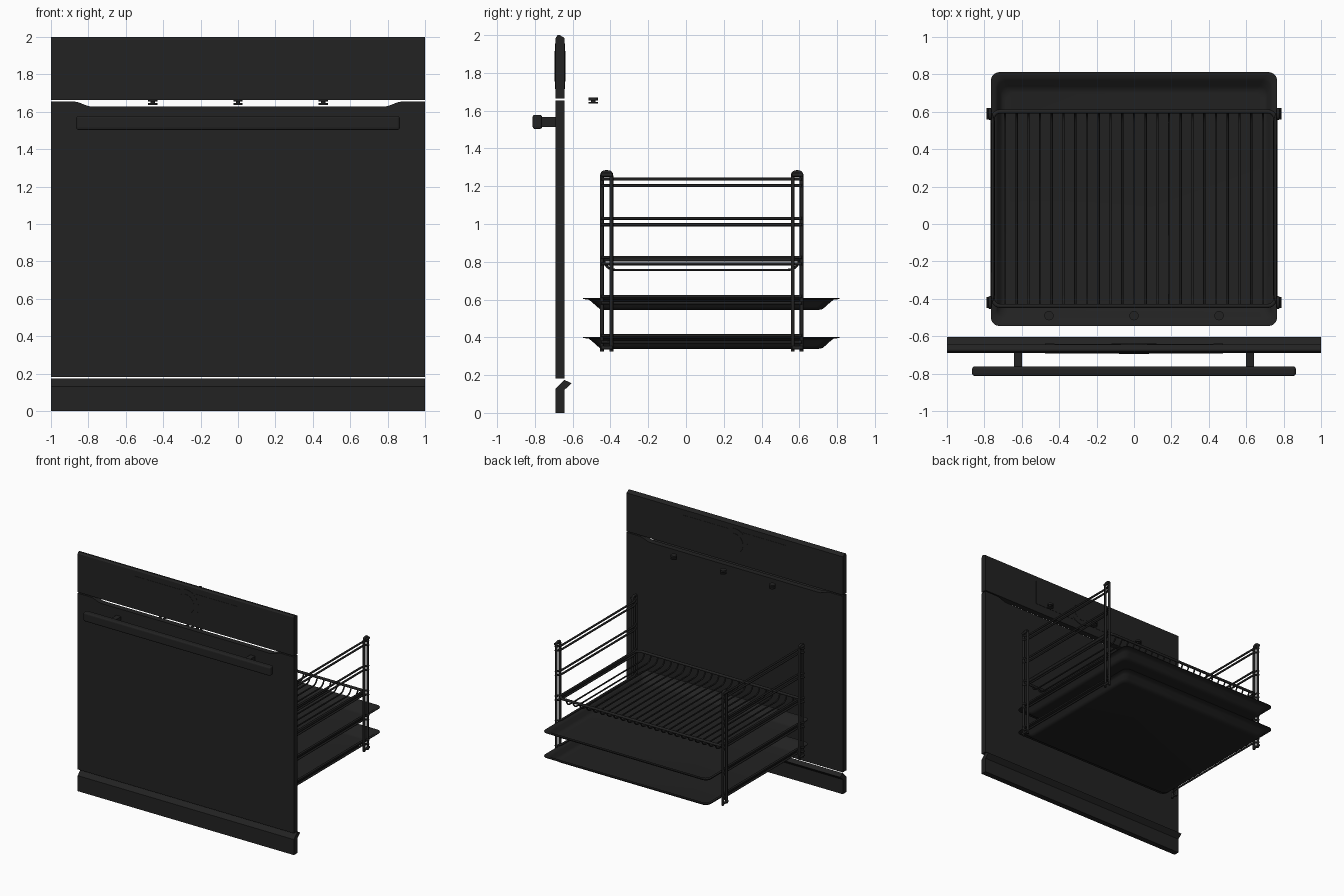
import bpy, bmesh, math
from mathutils import Vector

if "Cube" in bpy.data.objects:
    bpy.data.objects.remove(bpy.data.objects["Cube"])

black = bpy.data.materials.new("matt_black")
black.use_nodes = True
COL = (0.016, 0.016, 0.016, 1)
black.diffuse_color = COL
black.node_tree.nodes["Principled BSDF"].inputs["Base Color"].default_value = COL
FRONT, BACK = -0.69, -0.643


def finish(name, bm, smooth=False):
    bmesh.ops.recalc_face_normals(bm, faces=bm.faces)
    me = bpy.data.meshes.new(name)
    bm.to_mesh(me)
    bm.free()
    ob = bpy.data.objects.new(name, me)
    bpy.context.collection.objects.link(ob)
    me.materials.append(black)
    if smooth:
        bpy.ops.object.select_all(action='DESELECT')
        ob.select_set(True)
        bpy.context.view_layer.objects.active = ob
        bpy.ops.object.shade_smooth_by_angle(angle=math.radians(40))
    return ob


def extrude(name, points, vec, smooth=False):
    """Solid made by sweeping a flat outline along a vector."""
    bm = bmesh.new()
    face = bm.faces.new([bm.verts.new(p) for p in points])
    res = bmesh.ops.extrude_face_region(bm, geom=[face], use_keep_orig=True)
    verts = [v for v in res["geom"] if isinstance(v, bmesh.types.BMVert)]
    bmesh.ops.translate(bm, verts=verts, vec=vec)
    return finish(name, bm, smooth)


def box(name, x0, x1, y0, y1, z0, z1, bevel=0):
    ob = extrude(name, [(x0, y0, z0), (x1, y0, z0), (x1, y0, z1), (x0, y0, z1)], (0, y1 - y0, 0))
    if bevel:
        m = ob.modifiers.new("bevel", 'BEVEL')
        m.width, m.segments = bevel, 3
    return ob


def rods(name, paths, radius, closed=False):
    """Round wires following a list of paths."""
    cu = bpy.data.curves.new(name, 'CURVE')
    cu.dimensions = '3D'
    cu.bevel_depth, cu.bevel_resolution, cu.use_fill_caps = radius, 2, True
    for path in paths:
        sp = cu.splines.new('POLY')
        sp.points.add(len(path) - 1)
        for p, co in zip(sp.points, path):
            p.co = (*co, 1)
        sp.use_cyclic_u = closed
        sp.use_smooth = True
    ob = bpy.data.objects.new(name, cu)
    bpy.context.collection.objects.link(ob)
    cu.materials.append(black)
    return ob


def rounded(path, r, n=4):
    """Round the inner corners of an open path."""
    pts = [Vector(p) for p in path]
    out = [pts[0]]
    for a, b, c in zip(pts, pts[1:], pts[2:]):
        s, e = b + (a - b).normalized() * r, b + (c - b).normalized() * r
        for i in range(n + 1):
            t = i / n
            out.append(s * (1 - t) ** 2 + b * 2 * t * (1 - t) + e * t * t)
    return out + [pts[-1]]


def round_rect(x, y0, y1, r, z, n=5):
    """Rounded rectangle loop, symmetric in x."""
    out = []
    corners = [(x - r, y1 - r), (r - x, y1 - r), (r - x, y0 + r), (x - r, y0 + r)]
    for k, (cx, cy) in enumerate(corners):
        for i in range(n + 1):
            a = math.pi / 2 * (k + i / n)
            out.append((cx + r * math.cos(a), cy + r * math.sin(a), z))
    return out


# control panel with chamfered top edge
extrude("control_panel", [(-1, y, z) for y, z in (
    (FRONT, 1.664), (FRONT, 1.985), (-0.68, 2.0), (-0.668, 2.0), (BACK, 1.985), (BACK, 1.664))], (2, 0, 0))

# display, side strips and dial as thin flush plates on both faces of the panel
for side, y in (("front", FRONT), ("back", BACK)):
    s = -1 if side == "front" else 1
    box(side + "_display", -0.425, 0.425, y, y + s * 0.002, 1.735, 1.94)
    for n, x in (("right", -0.45), ("left", 0.45)):
        box(f"{side}_{n}_display_strip", x - 0.025, x + 0.025, y, y + s * 0.003, 1.735, 1.94)
    for n, r, d in (("dial_ring", 0.12, 0.003), ("dial_face", 0.08, 0.005)):
        circle = [(r * math.cos(a * math.pi / 24), y, 1.835 + r * math.sin(a * math.pi / 24)) for a in range(48)]
        extrude(f"{side}_{n}", circle, (0, s * d, 0))

# door with a shallow vent dip along the top
dip = [(0.78 + 0.1 * t / 6, 1.628 + 0.027 * (t / 6) ** 2 * (3 - t / 3)) for t in range(7)]
top = [(1, 1.655)] + dip[::-1] + [(-x, z) for x, z in dip] + [(-1, 1.655)]
extrude("door", [(x, FRONT, z) for x, z in [(-1, 0.182), (1, 0.182)] + top], (0, BACK - FRONT, 0))

# kick plate with a lip bent backwards
extrude("kick_plate", [(-1, y, z) for y, z in (
    (FRONT, 0), (FRONT, 0.13), (-0.645, 0.175), (-0.605, 0.157), (BACK, 0.122), (BACK, 0))], (2, 0, 0))

# handle
box("handle_bar", -0.865, 0.865, -0.812, -0.762, 1.503, 1.578, 0.012)
for n, x in (("right", -0.62), ("left", 0.62)):
    box(n + "_handle_mount", x - 0.022, x + 0.022, -0.77, FRONT, 1.513, 1.567)

# small stacked studs behind the vent gap
for n, x in (("right", -0.455), ("middle", 0), ("left", 0.455)):
    for part, r, z, h in (("cap", 0.025, 1.655, 0.015), ("stem", 0.012, 1.645, 0.012), ("base", 0.025, 1.637, 0.01)):
        ring = [(x + r * math.cos(a * math.pi / 8), -0.49 + r * math.sin(a * math.pi / 8), z) for a in range(16)]
        extrude(f"{n}_stud_{part}", ring, (0, 0, h), True)

# side racks: looped posts at front and back, paired rails at each level
for n, s in (("right", -1), ("left", 1)):
    posts = [rounded([(s * 0.77, y0, 0.325), (s * 0.77, y0, 1.275), (s * 0.77, y1, 1.275), (s * 0.77, y1, 0.325)], 0.02)
             for y0, y1 in ((-0.445, -0.395), (0.565, 0.612))]
    rods(n + "_rack_posts", posts, 0.01)
    rails = []
    for level in range(5):
        for z in (1.237 - level * 0.207, 1.203 - level * 0.207):
            rails.append(rounded([(s * 0.78, -0.45, z), (s * 0.755, -0.40, z),
                                  (s * 0.755, 0.57, z), (s * 0.78, 0.615, z)], 0.02))
    rods(n + "_rack_rails", rails, 0.008)
    clips = [[(s * 0.778, y - 0.03, z), (s * 0.778, y + 0.03, z)] for y in (-0.42, 0.59) for z in (0.345, 1.26)]
    rods(n + "_rack_clips", clips, 0.01)

# wire shelf: rounded frame and wires that dip at both ends
rods("shelf_frame", [round_rect(0.755, -0.438, 0.602, 0.04, 0.812)], 0.011, True)
wires = []
for i in range(23):
    x = -0.69 + i * 0.0627
    wires.append(rounded([(x, -0.438, 0.812), (x, -0.415, 0.757), (x, 0.58, 0.757), (x, 0.602, 0.812)], 0.04))
rods("shelf_wires", wires, 0.006)

# baking trays: (inset at sides, inset front and back, drop below the rim)
STEPS = [(0, 0, 0), (0.025, 0.03, 0.004), (0.035, 0.045, 0.015), (0.05, 0.075, 0.042),
         (0.062, 0.09, 0.054), (0.08, 0.11, 0.058)]
for n, rim in (("upper", 0.608), ("lower", 0.402)):
    bm = bmesh.new()
    loops = []
    for lift, steps in ((0, STEPS[::-1]), (0.005, STEPS)):
        for sx, sy, drop in steps:
            pts = round_rect(0.765 - sx, -0.545 + sy, 0.812 - sy, 0.045, rim - drop - 0.005 + lift)
            loops.append([bm.verts.new(p) for p in pts])
    for a, b in zip(loops, loops[1:]):
        for i in range(len(a)):
            j = (i + 1) % len(a)
            bm.faces.new((a[i], a[j], b[j], b[i]))
    bm.faces.new(loops[0])
    bm.faces.new(loops[-1])
    finish(n + "_tray", bm, True)
